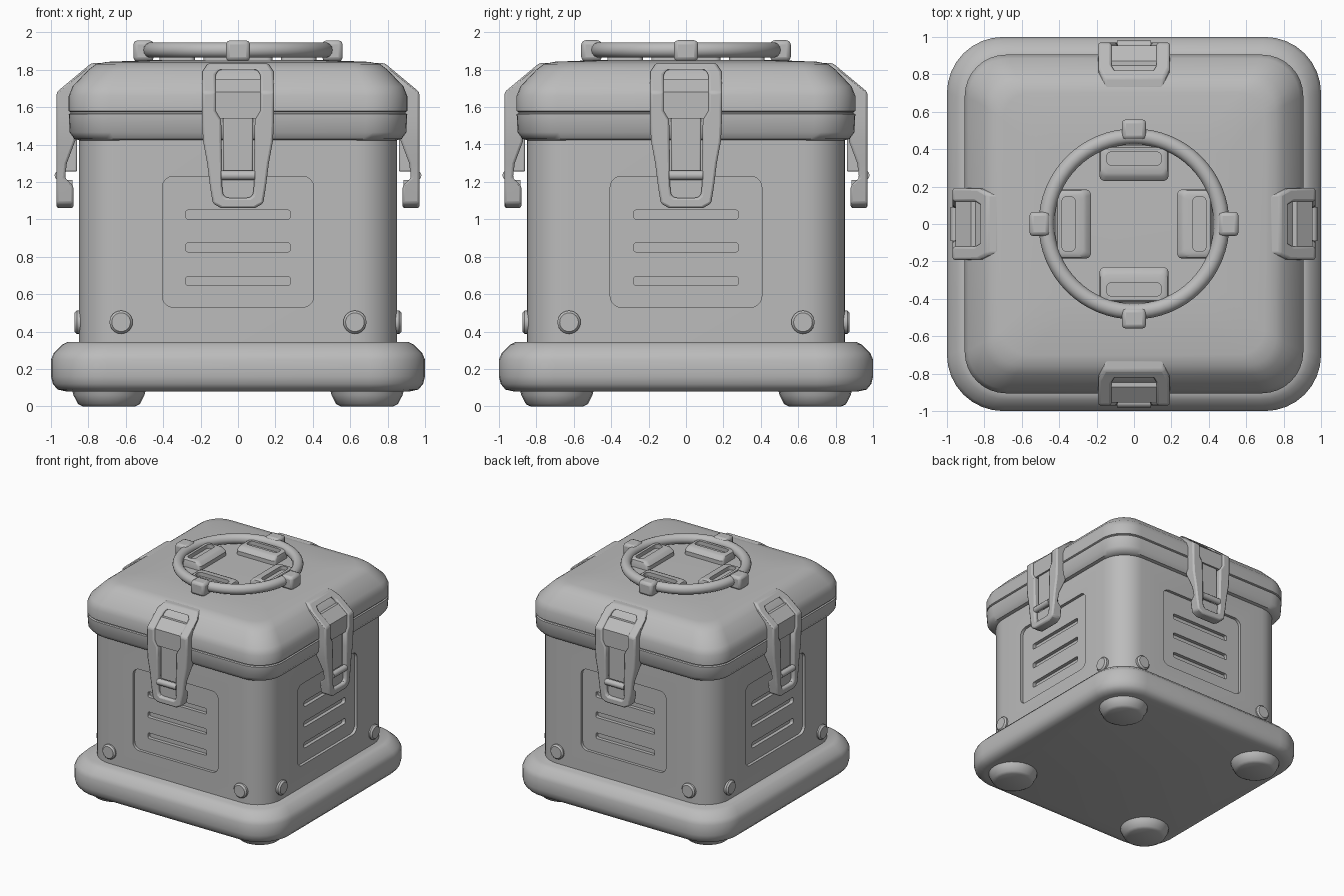
import bpy, bmesh, math
from mathutils import Vector

if "Cube" in bpy.data.objects:
    bpy.data.objects.remove(bpy.data.objects["Cube"], do_unlink=True)

grey = bpy.data.materials.new("plain grey")
grey.use_nodes = True
grey.diffuse_color = (0.5, 0.5, 0.5, 1)
grey.node_tree.nodes["Principled BSDF"].inputs["Base Color"].default_value = (0.5, 0.5, 0.5, 1)
SIDES = ["front", "left", "back", "right"]


def rounded(hx, hy, r, n=6):
    """Counter-clockwise rounded rectangle outline."""
    pts = []
    for k, (sx, sy) in enumerate([(1, 1), (-1, 1), (-1, -1), (1, -1)]):
        for i in range(n + 1):
            a = math.pi / 2 * (k + i / n)
            pts.append((sx * (hx - r) + r * math.cos(a), sy * (hy - r) + r * math.sin(a)))
    return pts


def loft_mesh(name, rings, closed=False):
    """Skin equal-length rings of 3D points; cap the ends, or join last to first."""
    bm = bmesh.new()
    rows = [[bm.verts.new(p) for p in ring] for ring in rings]
    n = len(rows[0])
    pairs = list(zip(rows, rows[1:])) + ([(rows[-1], rows[0])] if closed else [])
    for a, b in pairs:
        for i in range(n):
            j = (i + 1) % n
            bm.faces.new((a[i], a[j], b[j], b[i]))
    if not closed:
        bm.faces.new(rows[0][::-1])
        bm.faces.new(rows[-1])
    bmesh.ops.recalc_face_normals(bm, faces=bm.faces)
    me = bpy.data.meshes.new(name)
    bm.to_mesh(me)
    bm.free()
    me.materials.append(grey)
    return me


def place(name, me, turn=0, bevel=0):
    ob = bpy.data.objects.new(name, me)
    bpy.context.collection.objects.link(ob)
    ob.rotation_euler.z = turn * math.pi / 2
    if bevel:
        mod = ob.modifiers.new("bevel", "BEVEL")
        mod.width, mod.segments, mod.limit_method = bevel, 2, "ANGLE"
        mod.angle_limit = math.radians(35)
    return ob


def smooth(ob, angle=38):
    bpy.ops.object.select_all(action="DESELECT")
    ob.select_set(True)
    bpy.context.view_layer.objects.active = ob
    bpy.ops.object.shade_smooth_by_angle(angle=math.radians(angle))


def four(part, me, bevel=0, angle=38):
    """Repeat a front part on all four sides."""
    obs = [place(f"{s}_{part}", me, k, bevel) for k, s in enumerate(SIDES)]
    smooth(obs[0], angle)


def square_stack(name, profile):
    """Rounded-square body from (half width, corner radius, z) steps."""
    rings = [[(x, y, z) for x, y in rounded(h, h, r, 8)] for h, r, z in profile]
    return loft_mesh(name, rings)


def box(name, x, y0, y1, z0, z1):
    return loft_mesh(name, [[(-x, y0, z), (x, y0, z), (x, y1, z), (-x, y1, z)] for z in (z0, z1)])


def prism(name, hx, hz, r, cz, y0, y1):
    return loft_mesh(name, [[(x, y, z + cz) for x, z in rounded(hx, hz, r)] for y in (y0, y1)])


# Base tray
smooth(place("base", square_stack("base", [
    (.92, .24, .08), (.965, .27, .09), (.99, .29, .12), (1, .30, .16), (1, .30, .25),
    (.985, .29, .285), (.94, .26, .33), (.91, .24, .345)])))

# Body with recessed side panels and vent slots
body = place("body", square_stack("body", [(.85, .22, .32), (.85, .22, 1.47)]))
cutters = []
for k in range(4):
    cutters.append([place("panel_cutter", prism("panel_cutter", .405, .35, .06, .88, -1, -.825), k)])
    cutters[-1] += [place("slot_cutter", prism("slot_cutter", .28, .024, .015, z, -.9, -.795), k)
                    for z in (.67, .85, 1.025)]
for ob in [c for group in cutters for c in group]:
    ob.hide_render = True
    mod = body.modifiers.new("cut", "BOOLEAN")
    mod.operation, mod.object, mod.solver = "DIFFERENCE", ob, "EXACT"
    bpy.context.view_layer.objects.active = body
    bpy.ops.object.modifier_apply(modifier=mod.name)
    bpy.data.objects.remove(ob, do_unlink=True)
smooth(body)

# Lid with a thin seam and broad chamfered rim
smooth(place("lid", square_stack("lid", [
    (.84, .2, 1.42), (.875, .21, 1.43), (.9, .22, 1.465), (.905, .22, 1.562), (.895, .22, 1.567),
    (.895, .22, 1.573), (.905, .22, 1.578), (.905, .22, 1.66), (.885, .21, 1.71), (.80, .17, 1.80),
    (.76, .16, 1.83), (.70, .14, 1.842), (.45, .12, 1.852)])))

# Feet
for sx in (-1, 1):
    for sy in (-1, 1):
        rings = [[(sx * .69 + r * math.cos(i * math.pi / 12), sy * .69 + r * math.sin(i * math.pi / 12), z)
                  for i in range(24)] for r, z in ((.14, 0), (.165, .012), (.19, .06), (.2, .10))]
        name = ("front" if sy < 0 else "back") + ("_left" if sx > 0 else "_right") + "_foot"
        smooth(place(name, loft_mesh(name, rings)))

# Bolts low on each side
for sx, tag in ((-1, "a"), (1, "b")):
    rings = [[(sx * .625 + r * math.cos(i * math.pi / 12), y, .45 + r * math.sin(i * math.pi / 12))
              for i in range(24)] for r, y in ((.062, -.83), (.062, -.862), (.05, -.875))]
    four("bolt_" + tag, loft_mesh("bolt_" + tag, rings))


# Latches: frame that follows the side and folds over the lid chamfer
def outer_y(z):
    return .97 - max(0, z - 1.68) * 1.2


def inner_y(z):
    steps = [(1.0, .88), (1.18, .88), (1.22, .925), (1.30, .915), (1.42, .87), (1.68, .87), (1.84, .72)]
    for (z0, y0), (z1, y1) in zip(steps, steps[1:]):
        if z <= z1:
            return y0 + (y1 - y0) * (z - z0) / (z1 - z0)
    return steps[-1][1]


def mirrored(half):
    return half + [(-x, z) for x, z in reversed(half)]


edge = mirrored([(.09, 1.06), (.135, 1.085), (.15, 1.18), (.155, 1.22), (.165, 1.30), (.187, 1.42),
                 (.192, 1.53), (.192, 1.58), (.192, 1.68), (.19, 1.79), (.16, 1.835)])
hole = mirrored([(.06, 1.115), (.08, 1.13), (.085, 1.18), (.085, 1.22), (.085, 1.30), (.088, 1.42),
                 (.09, 1.53), (.12, 1.58), (.12, 1.68), (.12, 1.775), (.10, 1.80)])
frame = loft_mesh("latch_frame", [
    [(x, -outer_y(z), z) for x, z in edge], [(x, -outer_y(z), z) for x, z in hole],
    [(x, -inner_y(z), z) for x, z in hole], [(x, -inner_y(z), z) for x, z in edge]], closed=True)
four("latch_frame", frame, bevel=.014)

# Hook plate, tongue, lower plate and pivot inside each frame
hook = loft_mesh("latch_hook", [
    [(-.122, -outer_y(z) + .015, z), (.122, -outer_y(z) + .015, z),
     (.122, -outer_y(z) + .1, z), (-.122, -outer_y(z) + .1, z)] for z in (1.54, 1.68, 1.75)])
four("latch_hook", hook)
four("latch_tongue", box("latch_tongue", .08, -.94, -.86, 1.255, 1.55), bevel=.008)
four("latch_lower_plate", box("latch_lower_plate", .088, -.94, -.885, 1.11, 1.21))
pivot = loft_mesh("latch_pivot", [
    [(x, -.955 + .026 * math.cos(i * math.pi / 6), 1.235 + .026 * math.sin(i * math.pi / 6))
     for i in range(12)] for x in (-.09, .09)])
four("latch_pivot", pivot)

# Carry ring on the lid with four clips
bpy.ops.mesh.primitive_torus_add(location=(0, 0, 1.905), major_radius=.468, minor_radius=.042,
                                 major_segments=64, minor_segments=14)
ring = bpy.context.object
ring.name = "handle_ring"
ring.data.materials.append(grey)
smooth(ring, 60)
four("ring_clip", box("ring_clip", .065, -.56, -.45, 1.845, 1.957), bevel=.022)

# Slotted pads inside the ring
pad = loft_mesh("lid_pad", [
    [(x, y + cy, z) for x, y in rounded(hx, hy, r)] for hx, hy, r, cy, z in (
        (.185, .095, .03, -.325, 1.84), (.185, .095, .03, -.325, 1.885), (.178, .08, .03, -.333, 1.91),
        (.165, .068, .03, -.34, 1.918), (.148, .036, .03, -.35, 1.918), (.148, .036, .03, -.35, 1.885))])
four("lid_pad", pad)
